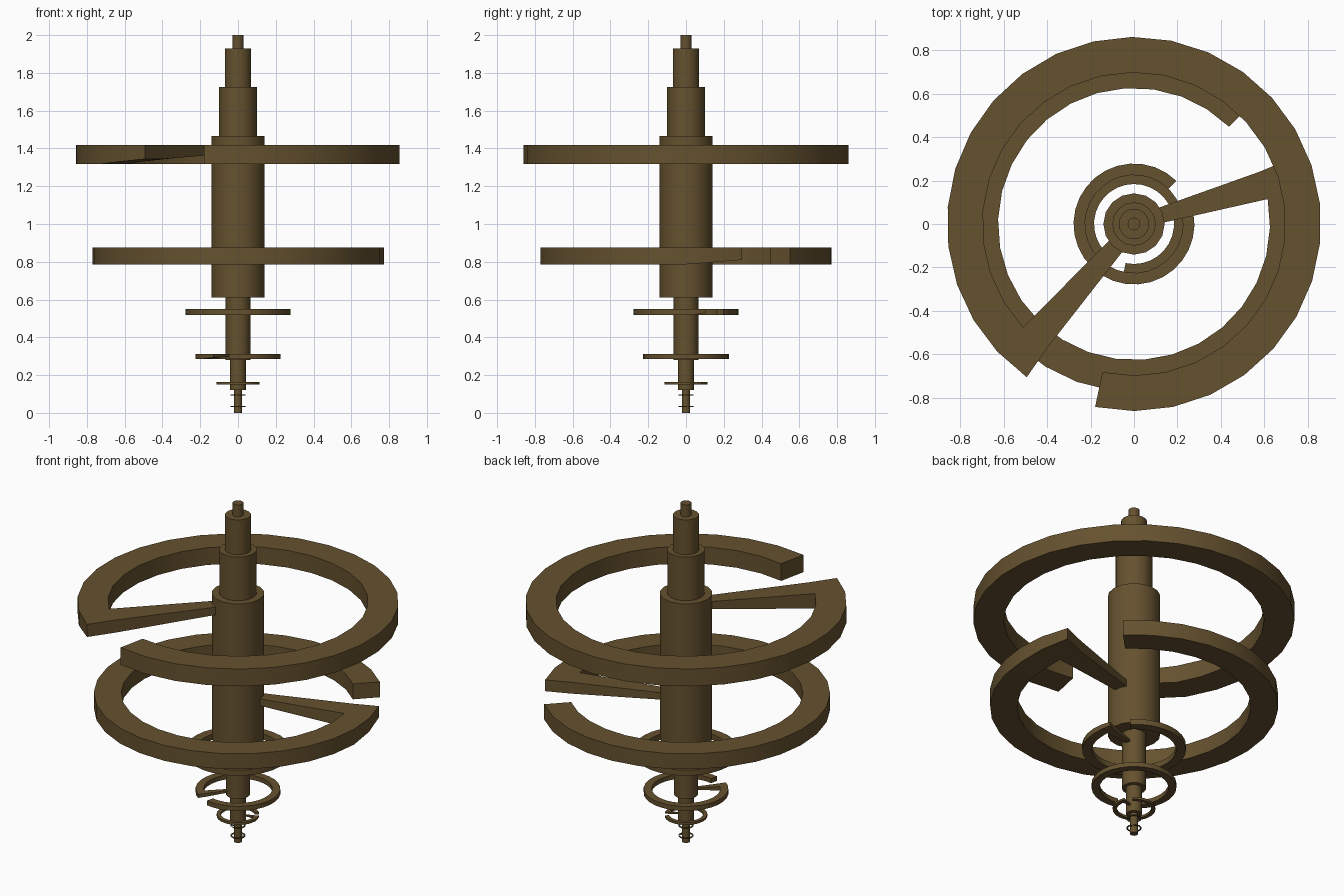
import bpy, bmesh, math

if "Cube" in bpy.data.objects:
    bpy.data.objects.remove(bpy.data.objects["Cube"])

bronze = bpy.data.materials.new("dark_bronze")
bronze.diffuse_color = (0.13, 0.083, 0.028, 1)
bronze.use_nodes = True
bronze.node_tree.nodes["Principled BSDF"].inputs["Base Color"].default_value = bronze.diffuse_color


def finish(bm, name):
    bmesh.ops.recalc_face_normals(bm, faces=bm.faces[:])
    me = bpy.data.meshes.new(name)
    bm.to_mesh(me)
    bm.free()
    me.materials.append(bronze)
    ob = bpy.data.objects.new(name, me)
    bpy.context.collection.objects.link(ob)
    bpy.ops.object.select_all(action='DESELECT')
    ob.select_set(True)
    bpy.context.view_layer.objects.active = ob
    bpy.ops.object.shade_smooth_by_angle(angle=math.radians(30))


def polar(r, deg, z):
    a = math.radians(deg)
    return (r * math.cos(a), r * math.sin(a), z)


# Stepped shaft: (bottom, top, radius)
STEPS = [(0, .12, .021), (.12, .28, .043), (.28, .61, .065), (.61, 1.467, .141),
         (1.467, 1.725, .1), (1.725, 1.93, .07), (1.93, 2.0, .029)]


def shaft(n=16):
    bm = bmesh.new()
    loops = [[bm.verts.new(polar(r, i * 360 / n, z)) for i in range(n)]
             for z0, z1, r in STEPS for z in (z0, z1)]
    for a, b in zip(loops, loops[1:]):
        for i in range(n):
            j = (i + 1) % n
            bm.faces.new((a[i], a[j], b[j], b[i]))
    bm.faces.new(loops[0])
    bm.faces.new(loops[-1])
    finish(bm, "shaft")


# Open ring with one spoke; its underside rises toward the spoke root
def split_ring(name, r, top, tip, root_r, n=28):
    bm = bmesh.new()
    h, inner = r * .118, r * .81
    step = 337 / n
    cols = []
    for i in range(n + 1):
        a = tip - i * step
        low = top - h * (1 - .27 * max(0, 1 - i / 2))
        cols.append([bm.verts.new(polar(q, a, z)) for q, z in
                     ((inner, low), (r, low), (r, top), (inner, top))])
    for i, (a, b) in enumerate(zip(cols, cols[1:])):
        for k in range(4):
            m = (k + 1) % 4
            if i == 0 and k == 3:      # opening where the spoke joins
                continue
            bm.faces.new((a[k], a[m], b[m], b[k]))
    bm.faces.new(cols[0])
    bm.faces.new(cols[-1])
    # spoke narrowing to the shaft
    low = top - h * .45
    half = math.degrees(math.asin(min(.8, r * .048 / root_r)))
    rr = root_r * .97
    r0, r1 = ([bm.verts.new(polar(rr, tip - 4.5 + s * half, z)) for z in (low, top)]
              for s in (1, -1))
    o0, o1 = (cols[0][0], cols[0][3]), (cols[1][0], cols[1][3])
    bm.faces.new((o0[0], o0[1], r0[1], r0[0]))
    bm.faces.new((o1[0], o1[1], r1[1], r1[0]))
    bm.faces.new((o0[1], o1[1], r1[1], r0[1]))
    bm.faces.new((o0[0], o1[0], r1[0], r0[0]))
    bm.faces.new((r0[0], r0[1], r1[1], r1[0]))
    finish(bm, name)


shaft()
# (outer radius, top height, shaft radius), gaps alternate in direction
RINGS = [(.86, 1.418, .141), (.772, .876, .141), (.278, .55, .065), (.227, .312, .065),
         (.114, .163, .043), (.04, .097, .021), (.04, .037, .021)]
for i, (r, top, root) in enumerate(RINGS):
    split_ring(f"split_ring_{i + 1}", r, top, 22.6 if i % 2 else 235, root) if i < 2 else \
        split_ring(f"split_ring_{i + 1}", r, top, 235 if i % 2 else 22.6, root)
